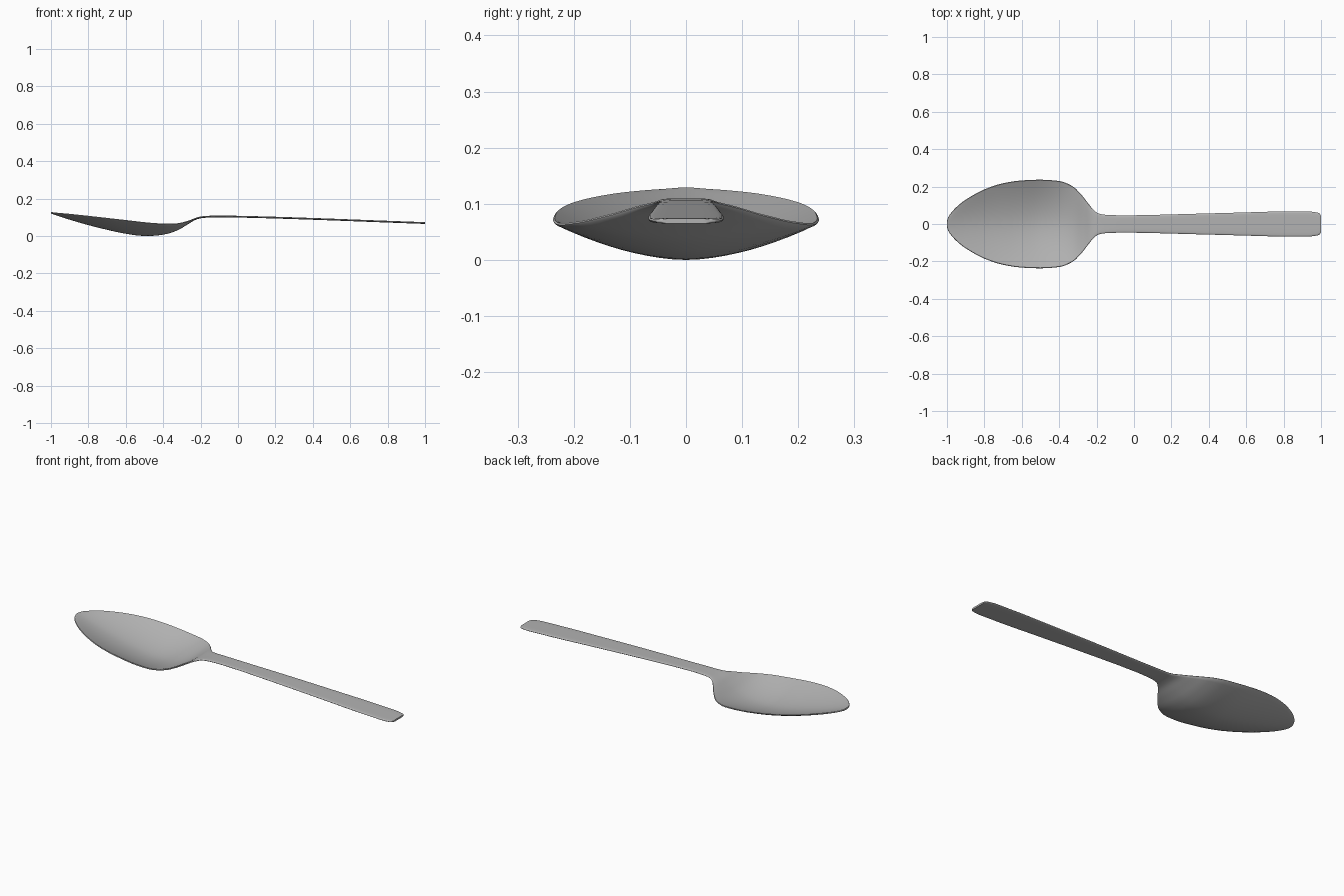
import bpy, bmesh, math

if "Cube" in bpy.data.objects:
    bpy.data.objects.remove(bpy.data.objects["Cube"])

# Profiles along x: half width, rim height, underside height on the centre line
WIDTH = [(-1, .012), (-.997, .027), (-.985, .05), (-.95, .09), (-.9, .13), (-.8, .185),
         (-.7, .218), (-.6, .233), (-.5, .237), (-.4, .23), (-.33, .203), (-.28, .155),
         (-.25, .117), (-.22, .08), (-.19, .056), (-.15, .049), (-.05, .046), (.3, .054),
         (.6, .062), (.8, .067), (.93, .067), (.98, .061), (.993, .055), (1, .044)]
RIM = [(-1, .129), (-.9, .120), (-.8, .1095), (-.6, .087), (-.45, .071), (-.37, .067),
       (-.32, .070), (-.27, .082), (-.22, .1), (-.18, .107), (-.1, .1095), (0, .108), (1, .074)]
UNDER = [(-1, .12), (-.9, .087), (-.8, .058), (-.7, .033), (-.6, .012), (-.5, 0),
         (-.45, .001), (-.38, .011), (-.32, .032), (-.27, .061), (-.22, .089), (-.18, .097),
         (-.1, .1), (0, .0985), (1, .0645)]
THICK = 0.0095


def curve(pts, x):
    """Monotone cubic interpolation."""
    d = [(b[1] - a[1]) / (b[0] - a[0]) for a, b in zip(pts, pts[1:])]
    m = [d[0]] + [0 if a * b <= 0 else 2 * a * b / (a + b) for a, b in zip(d, d[1:])] + [d[-1]]
    for i in range(len(d)):
        (x0, y0), (x1, y1) = pts[i], pts[i + 1]
        if x <= x1 or i == len(d) - 1:
            h = x1 - x0
            t = (x - x0) / h
            return ((2*t**3 - 3*t**2 + 1) * y0 + (t**3 - 2*t**2 + t) * h * m[i]
                    + (3*t**2 - 2*t**3) * y1 + (t**3 - t**2) * h * m[i + 1])


# Stations: three steps between width points, so the ends stay dense
xs = [a[0] + (b[0] - a[0]) * k / 3 for a, b in zip(WIDTH, WIDTH[1:]) for k in range(3)] + [1]

# Cross-section loop: (u across, side through the thickness), with rounded edges
N = 20
across = [-1 + 2 * i / N for i in range(N + 1)]
loop = [(u, 1) for u in across] + [(1, 0)] + [(u, -1) for u in reversed(across)] + [(-1, 0)]

bm = bmesh.new()
rings = []
for x in xs:
    w, rim, under = (curve(p, x) for p in (WIDTH, RIM, UNDER))
    depth = max(0, rim - THICK - under)
    ring = []
    for u, side in loop:
        y = u * (w if side == 0 else w - .003)
        z = rim - THICK / 2 - depth * (1 - abs(u) ** 1.8)
        ring.append(bm.verts.new((x, y, z + side * THICK / 2 * (1 - .35 * abs(u) ** 6))))
    rings.append(ring)
n = len(loop)
for a, b in zip(rings, rings[1:]):
    for i in range(n):
        j = (i + 1) % n
        bm.faces.new((a[i], a[j], b[j], b[i]))

# Close the bowl tip and the handle end
for ring in (rings[0], rings[-1]):
    bm.faces.new(ring)
bmesh.ops.recalc_face_normals(bm, faces=bm.faces)

mesh = bpy.data.meshes.new("spoon")
bm.to_mesh(mesh)
bm.free()
spoon = bpy.data.objects.new("spoon", mesh)
bpy.context.collection.objects.link(spoon)

# Darker metal grey
metal = bpy.data.materials.new("dark_metal")
metal.diffuse_color = (.45, .45, .45, 1)
metal.use_nodes = True
metal.node_tree.nodes["Principled BSDF"].inputs["Base Color"].default_value = metal.diffuse_color
mesh.materials.append(metal)

bpy.context.view_layer.objects.active = spoon
spoon.select_set(True)
bpy.ops.object.shade_smooth_by_angle(angle=math.radians(60))
